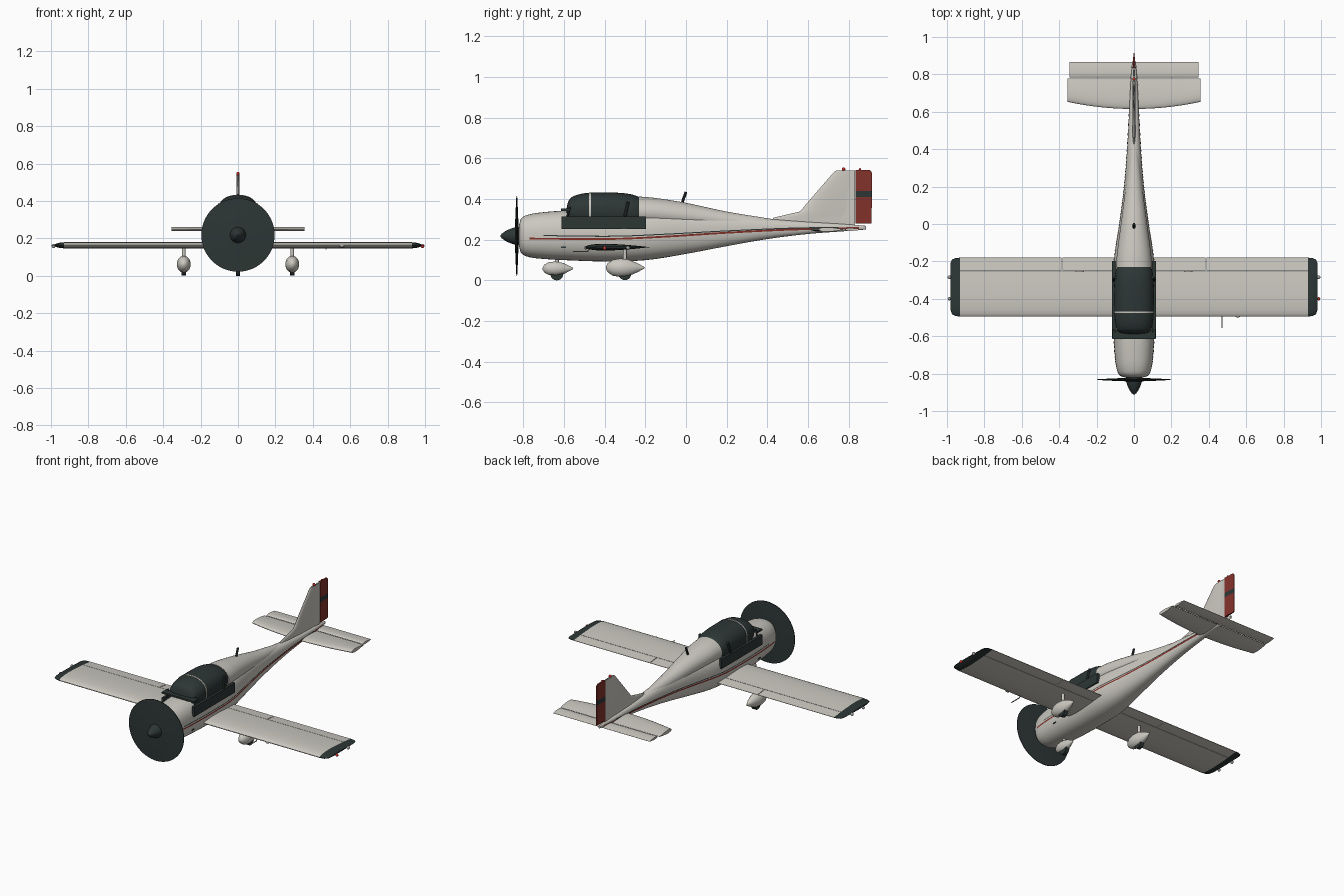
import bpy, bmesh, math
from mathutils import Vector, Matrix

if "Cube" in bpy.data.objects:
    bpy.data.objects.remove(bpy.data.objects["Cube"])


def material(name, rgb):
    m = bpy.data.materials.new(name)
    m.diffuse_color = (*rgb, 1)
    m.use_nodes = True
    m.node_tree.nodes["Principled BSDF"].inputs["Base Color"].default_value = m.diffuse_color
    return m


CREAM = material("warm_grey_paint", (0.60, 0.58, 0.53))
DARK = material("dark_slate", (0.026, 0.038, 0.036))
RED = material("dark_red", (0.23, 0.032, 0.024))
LAMP = material("lamp_red", (0.55, 0.03, 0.025))
STEEL = material("steel_grey", (0.35, 0.35, 0.34))


def finish(name, bm, mats, angle=35):
    bmesh.ops.recalc_face_normals(bm, faces=bm.faces)
    me = bpy.data.meshes.new(name)
    bm.to_mesh(me)
    bm.free()
    ob = bpy.data.objects.new(name, me)
    bpy.context.collection.objects.link(ob)
    for m in mats if isinstance(mats, (list, tuple)) else [mats]:
        me.materials.append(m)
    me.shade_smooth()
    me.set_sharp_from_angle(angle=math.radians(angle))
    return ob


def loft(name, rings, mats, angle=35, closed=True):
    """Skin a list of equal-length rings, with end caps when closed."""
    bm = bmesh.new()
    vs = [[bm.verts.new(p) for p in r] for r in rings]
    n = len(vs[0])
    for a, b in zip(vs, vs[1:]):
        for i in range(n if closed else n - 1):
            j = (i + 1) % n
            bm.faces.new((a[i], a[j], b[j], b[i]))
    if closed:
        bm.faces.new(vs[0])
        bm.faces.new(vs[-1])
    return finish(name, bm, mats, angle)


def box(name, lo, hi, mat):
    lo, hi = Vector(lo), Vector(hi)
    bm = bmesh.new()
    bmesh.ops.create_cube(bm, size=1, matrix=Matrix.Translation((lo + hi) / 2)
                          @ Matrix.Diagonal((*(hi - lo), 1)))
    return finish(name, bm, mat)


def ball(name, c, r, mat):
    r = (r, r, r) if isinstance(r, float) else r
    bm = bmesh.new()
    bmesh.ops.create_uvsphere(bm, u_segments=16, v_segments=10, radius=1,
                              matrix=Matrix.Translation(c) @ Matrix.Diagonal((*r, 1)))
    return finish(name, bm, mat, 60)


def rod(name, a, b, r, mat, segs=12):
    a, b = Vector(a), Vector(b)
    d = b - a
    bm = bmesh.new()
    m = Matrix.Translation((a + b) / 2) @ d.to_track_quat('Z', 'Y').to_matrix().to_4x4()
    bmesh.ops.create_cone(bm, cap_ends=True, segments=segs, radius1=r, radius2=r,
                          depth=d.length, matrix=m)
    return finish(name, bm, mat)


def turned(name, profile, cz, mat, cx=0, sz=1, segs=40):
    """Body of revolution about the y direction from (y, radius) pairs."""
    rings = [[(cx + r * math.cos(t), y, cz + sz * r * math.sin(t))
              for t in (2 * math.pi * i / segs for i in range(segs))] for y, r in profile]
    return loft(name, rings, mat, 40)


def sample(table, y):
    """Smooth interpolation of the station rows."""
    k = 0
    while k < len(table) - 2 and y > table[k + 1][0]:
        k += 1
    a, b = table[k], table[k + 1]
    p, q = table[max(k - 1, 0)], table[min(k + 2, len(table) - 1)]
    h = b[0] - a[0]
    t = min(max((y - a[0]) / h, 0), 1)
    out = []
    for c in range(1, len(a)):
        m0 = (b[c] - p[c]) / (b[0] - p[0]) * h
        m1 = (q[c] - a[c]) / (q[0] - a[0]) * h
        out.append((2*t**3 - 3*t*t + 1) * a[c] + (t**3 - 2*t*t + t) * m0
                   + (3*t*t - 2*t**3) * b[c] + (t**3 - t*t) * m1)
    return out


def stations(table, steps):
    return [a[0] + (b[0] - a[0]) * i / steps for a, b in zip(table, table[1:])
            for i in range(steps)] + [table[-1][0]]


def hull_ring(y, zb, zt, hw, e, n=40):
    def sp(v):
        return math.copysign(abs(v) ** (2 / e), v)
    return [(hw * sp(math.cos(t)), y, (zt + zb) / 2 + (zt - zb) / 2 * sp(math.sin(t)))
            for t in (2 * math.pi * i / n for i in range(n))]


# Fuselage: y, bottom, top, half width
EXP = 2.4
BODY = [(-.82, .165, .275, .05), (-.812, .137, .302, .073), (-.785, .118, .32, .09),
        (-.72, .107, .333, .101), (-.59, .099, .343, .109), (-.4, .093, .347, .111),
        (-.2, .099, .347, .108), (0, .13, .338, .079), (.2, .168, .322, .053),
        (.4, .203, .303, .037), (.6, .228, .288, .026), (.8, .243, .275, .015),
        (.885, .25, .268, .005)]
loft("fuselage", [hull_ring(y, *sample(BODY, y), EXP) for y in stations(BODY, 4)], CREAM, 50)

# Rear deck and canopy: y, lower edge, crown, half width
DECK = [(-.23, .26, .412, .096), (-.15, .26, .405, .09), (0, .255, .381, .07),
        (.2, .25, .338, .045), (.42, .25, .302, .022)]
loft("rear_deck", [hull_ring(y, *sample(DECK, y), 2) for y in stations(DECK, 4)], CREAM, 50)
CANOPY = [(-.588, .32, .35, .05), (-.58, .29, .385, .078), (-.56, .275, .41, .094),
          (-.5, .26, .428, .104), (-.4, .255, .432, .107), (-.3, .255, .428, .104),
          (-.24, .265, .414, .095), (-.212, .275, .395, .08)]
loft("canopy", [hull_ring(y, *sample(CANOPY, y), 2.3) for y in stations(CANOPY, 4)], DARK, 50)
hoop = []
for y in (-.476, -.468):
    zb, zt, hw = sample(CANOPY, y)
    hoop.append(hull_ring(y, zb - .002, zt + .002, hw + .002, 2.3))
loft("canopy_hoop", hoop, CREAM)

# Cockpit side panels, front cowl strip and grips
for s, side in ((1, "right"), (-1, "left")):
    x0, x1 = sorted((s * .1, s * .117))
    box(f"side_panel_{side}", (x0, -.613, .252), (x1, -.197, .315), DARK)
    rod(f"canopy_grip_{side}", (s * .108, -.3, .315), (s * .1, -.285, .385), .008, DARK, 8)
    rod(f"windscreen_post_{side}", (s * .1, -.585, .31), (s * .098, -.57, .36), .005, DARK, 8)
box("windscreen_strip", (-.115, -.615, .342), (.115, -.565, .352), DARK)

# Side stripes that hug the fuselage: y, height
def stripe(name, path, width, mat, s):
    rows = []
    for y in stations(path, 10):
        z, = sample(path, y)
        zb, zt, hw = sample(BODY, y)
        row = []
        for dz in (-width / 2, 0, width / 2):
            u = min(abs((z + dz - (zb + zt) / 2) / ((zt - zb) / 2)), 1)
            row.append((s * (hw * (1 - u ** EXP) ** (1 / EXP) + .0015), y, z + dz))
        rows.append(row)
    loft(name, rows, mat, closed=False)


LOW = [(-.77, .205), (-.35, .204), (-.1, .215), (.2, .234), (.5, .249), (.85, .258)]
HIGH = [(-.7, .22), (-.35, .217), (-.1, .227), (.2, .243), (.5, .256), (.75, .261)]
for s, side in ((1, "right"), (-1, "left")):
    stripe(f"red_stripe_{side}", LOW, .009, RED, s)
    stripe(f"dark_stripe_{side}", HIGH, .005, DARK, s)
    box(f"cowl_vent_{side}", (s * .098 - .006, -.615, .16), (s * .098 + .006, -.59, .166), DARK)

# Propeller disc and spinner
turned("propeller_disc", [(-.842, .02), (-.838, .12), (-.834, .196), (-.83, .196),
                          (-.826, .12), (-.822, .02)], .218, DARK, segs=64)
turned("spinner", [(-.912, .004), (-.905, .012), (-.885, .026), (-.86, .037),
                   (-.835, .044), (-.815, .044)], .218, DARK)


# Flying surfaces: part of an aerofoil between chord fractions f0 and f1
def foil(le, te, half, f0=0.0, f1=1.0, n=12):
    def h(f):
        return half * max(2.969*f**.5 - 1.26*f - 3.516*f*f + 2.843*f**3 - 1.036*f**4, .06)
    fs = [f0 + (f1 - f0) * (1 - math.cos(math.pi * i / n)) / 2 for i in range(n + 1)]
    return ([(le + f * (te - le), h(f)) for f in fs]
            + [(le + f * (te - le), -h(f)) for f in reversed(fs)])


def span(name, secs, z, mat, f0=0.0, f1=1.0):
    """Sections are (x, leading y, trailing y, half thickness)."""
    return loft(name, [[(x, y, z + d) for y, d in foil(le, te, t, f0, f1)]
                       for x, le, te, t in secs], mat)


WZ, LE, TE, WT = .163, -.495, -.18, .0165
span("wing", [(-.93, LE, TE, WT), (.93, LE, TE, WT)], WZ, CREAM, 0, .765)
for s, side in ((1, "right"), (-1, "left")):
    span(f"flap_{side}", [(s * .02, LE, TE, WT), (s * .383, LE, TE, WT)], WZ, CREAM, .772)
    span(f"aileron_{side}", [(s * .387, LE, TE, WT), (s * .93, LE, TE, WT)], WZ, CREAM, .772)
    span(f"wing_tip_{side}", [(s * .93, LE, TE, WT), (s * .955, LE + .003, TE - .002, WT * .85),
                              (s * .973, LE + .012, TE - .01, WT * .55),
                              (s * .981, LE + .035, TE - .03, WT * .25)], WZ, DARK)
    ball(f"tip_lamp_{side}", (s * .987, -.4, .157), .009, LAMP if s > 0 else STEEL)
    ball(f"rear_tip_lamp_{side}", (s * .987, -.285, .16), .01, STEEL)

    # Main wheels with fairings
    turned(f"main_fairing_{side}", [(-.394, .004), (-.385, .018), (-.36, .032), (-.325, .037),
                                    (-.285, .034), (-.24, .019), (-.205, .003)],
           .062, CREAM, s * .29, 1.22)
    rod(f"main_strut_{side}", (s * .29, -.3, .09), (s * .29, -.3, .16), .009, CREAM)
    rod(f"main_wheel_{side}", (s * .29 - .013, -.3, .032), (s * .29 + .013, -.3, .032),
        .031, DARK, 24)

# Nose wheel
turned("nose_fairing", [(-.705, .004), (-.697, .016), (-.675, .026), (-.64, .029),
                        (-.6, .022), (-.555, .003)], .058, CREAM, 0, 1.2)
rod("nose_strut", (0, -.635, .08), (0, -.635, .13), .01, CREAM)
rod("nose_wheel", (-.012, -.635, .032), (.012, -.635, .032), .032, DARK, 24)

# Tailplane with bowed leading edge, and elevators
bow = [x / 10 * .355 for x in range(-10, 11)]
span("tailplane", [(x, .615 + .038 * (abs(x) / .355) ** 2, .777, .011) for x in bow], .25, CREAM)
span("elevator", [(-.345, .782, .866, .007), (.345, .782, .866, .007)], .25, CREAM)

# Fin and rudder: height, leading y, trailing y, half thickness
FIN = [(.27, .41, .832, .009), (.308, .43, .832, .009), (.322, .49, .832, .009),
       (.338, .56, .832, .009), (.44, .647, .832, .008), (.53, .725, .832, .007),
       (.54, .738, .832, .005)]
loft("fin", [[(d, y, z) for y, d in foil(le, te, t, 0, .9)] + [(-.004, te, z), (.004, te, z)]
             for z, le, te, t in FIN], CREAM)
rudder_z = [(.28, .912), (.41, .914), (.44, .914), (.53, .914), (.543, .903)]
rudder = loft("rudder", [[(-.007, .834, z), (.007, .834, z), (.003, te, z), (-.003, te, z)]
                         for z, te in rudder_z], [RED, DARK])
for f in rudder.data.polygons:
    f.material_index = int(.41 < f.center.z < .44)

# Small fittings
ball("fin_beacon", (0, .775, .546), .009, LAMP)
ball("tail_lamp", (0, .855, .546), .006, LAMP)
rod("aerial", (0, -.018, .385), (0, 0, .435), .007, DARK, 8)
rod("pitot_tube", (.47, -.555, .142), (.47, -.48, .142), .003, STEEL, 8)
rod("pitot_mast", (.47, -.485, .142), (.47, -.47, .16), .003, STEEL, 8)
ball("landing_lamp", (.555, -.492, .16), (.014, .008, .008), STEEL)
